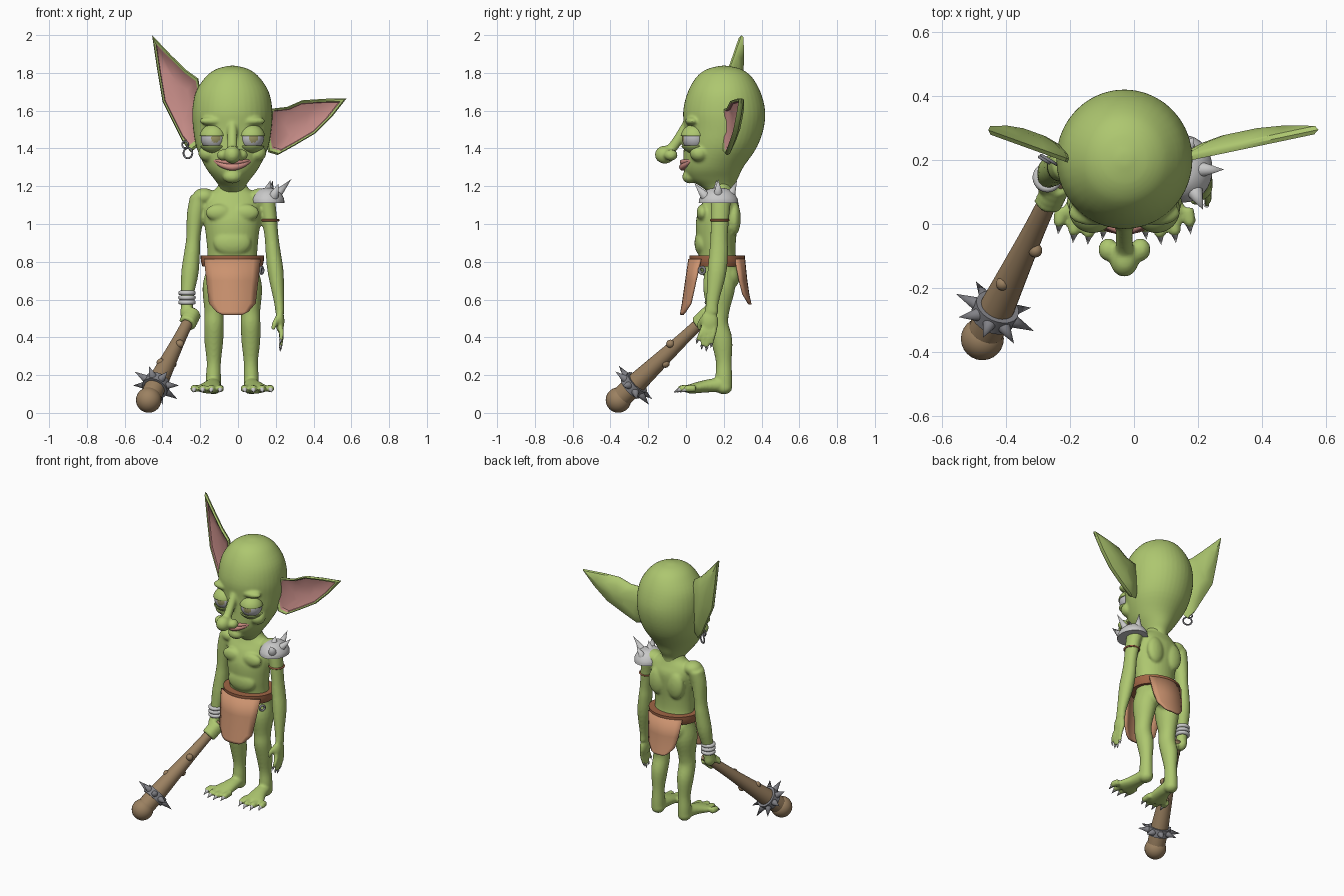
import bpy, bmesh, math
from mathutils import Vector, Matrix

cube = bpy.data.objects.get("Cube")
if cube:
    bpy.data.objects.remove(cube, do_unlink=True)

C = -0.03  # centre line of the body


def material(name, *rgb):
    m = bpy.data.materials.new(name)
    m.use_nodes = True
    m.diffuse_color = (*rgb, 1)
    m.node_tree.nodes["Principled BSDF"].inputs["Base Color"].default_value = (*rgb, 1)
    return m


skin = material("green skin", .42, .57, .16)
pink = material("ear pink", .58, .27, .25)
lip = material("lip pink", .62, .27, .23)
leather = material("tan leather", .60, .29, .16)
strap = material("brown strap", .35, .13, .06)
wood = material("club wood", .33, .22, .12)
steel = material("dark steel", .22, .22, .24)
silver = material("light metal", .58, .58, .58)
white = material("eye white", .52, .52, .54)
iris = material("iris olive", .33, .31, .13)


def finish(bm, name, *mats, voxel=0, thickness=0):
    """Turn a bmesh into an object; voxel fuses overlapping flesh into one skin."""
    bmesh.ops.recalc_face_normals(bm, faces=bm.faces)
    for f in bm.faces:
        f.smooth = True
    for e in bm.edges:
        e.smooth = e.calc_face_angle(0) < 0.75
    me = bpy.data.meshes.new(name)
    bm.to_mesh(me)
    bm.free()
    for m in mats:
        me.materials.append(m)
    ob = bpy.data.objects.new(name, me)
    bpy.context.collection.objects.link(ob)
    if voxel:
        r = ob.modifiers.new("fuse", 'REMESH')
        r.mode, r.voxel_size, r.use_smooth_shade = 'VOXEL', voxel, True
        s = ob.modifiers.new("soften", 'SMOOTH')
        s.factor, s.iterations = 0.5, 5
    if thickness:
        ob.modifiers.new("thickness", 'SOLIDIFY').thickness = thickness
    return ob


def bridge(bm, rings, mat=lambda i: 0):
    n = len(rings[0])
    for i, (a, b) in enumerate(zip(rings, rings[1:])):
        for k in range(n):
            f = bm.faces.new((a[k], a[(k + 1) % n], b[(k + 1) % n], b[k]))
            f.material_index = mat(i)
    bm.faces.new(rings[0][::-1]).material_index = mat(0)
    bm.faces.new(rings[-1]).material_index = mat(len(rings))


def tube(bm, pts, n=20, steps=4, flat=False):
    """Loft ellipses through points (x, y, z, radius across, radius deep)."""
    P = [Vector((*p, p[-1])[:5]) for p in pts]
    P = [2 * P[0] - P[1]] + P + [2 * P[-1] - P[-2]]
    path = []
    for a, b, c, d in zip(P, P[1:], P[2:], P[3:]):
        for s in range(steps):
            t = s / steps
            path.append(0.5 * (2 * b + (c - a) * t + (2 * a - 5 * b + 4 * c - d) * t**2
                               + (3 * b - a - 3 * c + d) * t**3))
    path.append(P[-2])
    run = (path[-1] - path[0]).to_3d()
    ref = Vector((0, 1, 0)) if abs(run.x) > .8 * run.length else Vector((1, 0, 0))
    rings = []
    for i, p in enumerate(path):
        t = (path[min(i + 1, len(path) - 1)] - path[max(i - 1, 0)]).to_3d().normalized()
        t = Vector((0, 0, 1)) if flat else t
        u = (ref - t * ref.dot(t)).normalized()
        v = t.cross(u)
        rings.append([bm.verts.new(p.to_3d() + u * p[3] * math.cos(q) + v * p[4] * math.sin(q))
                      for q in (math.tau * k / n for k in range(n))])
    bridge(bm, rings)


def ball(bm, c, r, rot=Matrix(), seg=24):
    r = r if isinstance(r, tuple) else (r, r, r)
    mx = Matrix.Translation(c) @ Matrix.Diagonal((*r, 1)) @ rot
    return bmesh.ops.create_uvsphere(bm, u_segments=seg, v_segments=seg, radius=1, matrix=mx)["verts"]


def spike(bm, base, tip, r, r2=0, n=12):
    a, b = Vector(base), Vector(tip)
    mx = Matrix.Translation((a + b) / 2) @ (b - a).to_track_quat('Z', 'Y').to_matrix().to_4x4()
    bmesh.ops.create_cone(bm, cap_ends=True, segments=n, radius1=r, radius2=r2,
                          depth=(b - a).length, matrix=mx)


def torus(bm, c, R, r, axis=(0, 0, 1), n=28, m=10):
    mx = Matrix.Translation(c) @ Vector(axis).to_track_quat('Z', 'Y').to_matrix().to_4x4()
    grid = [[bm.verts.new(mx @ Vector(((R + r * math.cos(q)) * math.cos(p),
                                       (R + r * math.cos(q)) * math.sin(p), r * math.sin(q))))
             for q in (math.tau * j / m for j in range(m))]
            for p in (math.tau * i / n for i in range(n))]
    for i in range(n):
        for j in range(m):
            a, b, k = grid[i], grid[(i + 1) % n], (j + 1) % m
            bm.faces.new((a[j], b[j], b[k], a[k]))


# Club axis, shared by the club and the gripping hand
grip, end = Vector((-.243, .125, .525)), Vector((-.473, -.358, .068))
axis = (end - grip).normalized()
side = axis.cross(Vector((0, 0, 1))).normalized()
over = side.cross(axis)

# Head with nose, brows, cheeks and chin
bm = bmesh.new()
tube(bm, [(C, y, z, rx, ry) for z, y, rx, ry in (
    (1.16, .19, .06, .06), (1.2, .165, .07, .09), (1.24, .145, .098, .13), (1.3, .145, .142, .158),
    (1.4, .18, .188, .192), (1.5, .2, .207, .21), (1.6, .202, .212, .217), (1.7, .202, .193, .192),
    (1.78, .202, .14, .145), (1.82, .202, .085, .09), (1.838, .202, .02, .02))], n=40, flat=True)
tube(bm, [(C, .03, 1.58, .022), (C, -.01, 1.5, .026), (C, -.06, 1.42, .027), (C, -.105, 1.37, .03)])
ball(bm, (C, -.112, 1.367), (.045, .053, .048))
ball(bm, (C, .02, 1.25), (.05, .04, .035))
for s in (-1, 1):
    ball(bm, (C + s * .05, -.08, 1.365), (.032, .036, .03))
    ball(bm, (C + s * .1, .035, 1.545), (.075, .04, .025))
    ball(bm, (C + s * .13, .07, 1.375), (.05, .05, .045))
finish(bm, "head", skin, voxel=.008)

# Eyes with an iris cap and heavy lids
for s, label in ((-1, "right"), (1, "left")):
    c = Vector((C + s * .1, .045, 1.455))
    bm = bmesh.new()
    ball(bm, c, .067, Matrix.Rotation(math.pi / 2, 4, 'X'), 32)
    look = Vector((.18, -1, .0)).normalized()
    for f in bm.faces:
        f.material_index = int((f.calc_center_median() - c).normalized().dot(look) > .93)
    finish(bm, label + "_eye", white, iris)
    bm = bmesh.new()
    ball(bm, c, .074, seg=40)
    gap = [f for f in bm.faces if -.038 < f.calc_center_median().z - c.z < .012]
    bmesh.ops.delete(bm, geom=gap, context='FACES')
    finish(bm, label + "_eyelids", skin, thickness=.008)

# Lips
bm = bmesh.new()
for drop, r in ((0, .013), (.026, .016)):
    tube(bm, [(C + u * .1, -.018 + .05 * u * u, 1.327 - drop * (1 - u * u) + .012 * u * u,
               r * (1.15 - .8 * u * u)) for u in (-1, -.6, 0, .6, 1)], n=12)
finish(bm, "lips", lip)


# Ears: nested outline rings, from the back hump over the rim into the pink bowl
def ear(name, outline, root, slope):
    mid = Vector((sum(p[0] for p in outline), sum(p[1] for p in outline))) / len(outline)
    bm = bmesh.new()
    rings = []
    for shrink, dy in ((.75, .045), (.4, .035), (.04, .014), (0, 0), (.05, -.012), (.13, -.008),
                       (.17, .004), (.6, .018)):
        flat = [Vector(p).lerp(mid, shrink) for p in outline]
        rings.append([bm.verts.new((p.x, .205 + slope * (abs(p.x - C) - root) + dy, p.y)) for p in flat])
    bridge(bm, rings, lambda i: int(i > 4))
    finish(bm, name, skin, pink)


ear("right_ear", [(-.455, 2), (-.36, 1.9), (-.28, 1.82), (-.21, 1.77), (-.18, 1.6), (-.2, 1.42),
                  (-.25, 1.38), (-.29, 1.43), (-.34, 1.53), (-.4, 1.65), (-.43, 1.83)], .18, .36)
ear("left_ear", [(.575, 1.665), (.46, 1.663), (.34, 1.655), (.26, 1.62), (.17, 1.61), (.14, 1.5),
                 (.16, 1.38), (.21, 1.365), (.3, 1.415), (.41, 1.48), (.5, 1.57)], .18, .21)

# Earrings in the right lobe
bm = bmesh.new()
torus(bm, (-.265, .2, 1.375), .027, .005, (.6, 1, 0))
torus(bm, (-.28, .2, 1.42), .018, .005, (.6, 1, 0))
finish(bm, "earrings", steel)

# Body: torso, limbs, hands and feet fused into one skin; claws gathered alongside
bm, claws = bmesh.new(), bmesh.new()
tube(bm, [(C, y, z, rx, ry) for z, rx, y, ry in (
    (.7, .09, .17, .06), (.76, .135, .175, .1), (.84, .132, .165, .098), (.92, .138, .16, .105),
    (1.02, .15, .165, .112), (1.1, .155, .18, .1), (1.15, .14, .185, .075), (1.19, .085, .185, .06),
    (1.24, .065, .18, .06), (1.28, .06, .175, .06))], n=32, flat=True)
ball(bm, (C, .085, .9), (.1, .04, .07))
for s in (-1, 1):
    ball(bm, (C + s * .072, .088, 1.06), (.07, .032, .045))
    ball(bm, (C + s * .07, .255, 1.03), (.06, .035, .09))
    ball(bm, (C + s * .062, .22, .72), (.065, .065, .07))
    ball(bm, (C + s * .15, .18, 1.145), (.06, .06, .045))
    # Leg
    tube(bm, [(C + s * x, y, z, rx, ry) for x, y, z, rx, ry in (
        (.075, .18, .76, .06, .08), (.09, .175, .66, .068, .085), (.096, .17, .54, .052, .06),
        (.097, .168, .47, .052, .056), (.098, .19, .38, .05, .056), (.098, .2, .27, .038, .042),
        (.1, .2, .19, .04, .045), (.1, .2, .13, .04, .045))])
    # Foot and toes
    ball(bm, (C + s * .1, .2, .135), (.042, .045, .037))
    tube(bm, [(C + s * .1, .2, .15, .038, .04), (C + s * .108, .11, .142, .05, .034),
              (C + s * .125, .03, .128, .07, .026), (C + s * .13, .01, .125, .06, .02)])
    for i, y in enumerate((-.022, -.038, -.032, -.005)):
        x = C + s * (.065 + .046 * i)
        tube(bm, [(x * .97 + C * .03, .05, .13, .02), (x, y + .015, .128, .02), (x, y, .122, .014)], n=12)
        spike(claws, (x, y + .005, .125), (x + s * .004, y - .028, .108), .013)

# Arms
tube(bm, [(-.205, .185, 1.14, .05, .055), (-.225, .18, 1.05, .046, .05), (-.236, .178, .93, .038, .045),
          (-.243, .175, .85, .042, .048), (-.255, .165, .74, .046, .048), (-.268, .145, .62, .034, .034),
          (-.27, .135, .54, .034, .036)])
tube(bm, [(.145, .185, 1.14, .05, .055), (.163, .18, 1.05, .042, .05), (.178, .175, .93, .037, .046),
          (.186, .173, .85, .04, .05), (.2, .163, .74, .042, .05), (.217, .14, .59, .027, .034),
          (.222, .135, .53, .024, .036)])

# Open left hand
ball(bm, (.222, .125, .485), (.024, .046, .062))
for y, z in ((.06, .375), (.085, .345), (.11, .335), (.135, .355)):
    k = .13 + (y - .1) * .8
    tube(bm, [(.222, k, .47, .014), (.23, (k + y) / 2, .42, .0135), (.226, y, z + .01, .01)], n=12)
    spike(claws, (.226, y, z + .012), (.223, y - .004, z - .012), .009)
tube(bm, [(.215, .1, .51, .016), (.195, .075, .475, .015), (.184, .07, .44, .011)], n=12)

# Right hand wrapped around the club
ball(bm, (-.272, .13, .53), (.034, .042, .048))
for i in range(4):
    c = grip + axis * (.005 + .024 * i)
    ring = [c + .036 * (side * math.cos(q) + over * math.sin(q)) for q in (.4, 1.5, 2.6, 3.7, 4.8)]
    tube(bm, [(*p, .014) for p in ring], n=10)
finish(bm, "body", skin, voxel=.008)
finish(claws, "claws", silver)

# Belt with a hip ring
bm = bmesh.new()
tube(bm, [(C, .165, .775, .158, .135), (C, .165, .8, .166, .145), (C, .165, .832, .168, .147)],
     n=36, steps=2, flat=True)
finish(bm, "belt", strap)
bm = bmesh.new()
torus(bm, (.125, .085, .755), .017, .007, (1, -.5, 0))
finish(bm, "belt_ring", steel)


# Loincloth flaps: curved sheets
def flap(name, rows, bend):
    bm = bmesh.new()
    grid = [[bm.verts.new((C + u / 4 * w, y + bend * (u / 4 * w / .15) ** 2, z)) for u in range(-4, 5)]
            for z, w, y in rows]
    for a, b in zip(grid, grid[1:]):
        for k in range(8):
            bm.faces.new((a[k], a[k + 1], b[k + 1], b[k]))
    finish(bm, name, leather, thickness=.012)


flap("front_flap", [(.815, .15, .012), (.7, .138, -.005), (.58, .124, -.022), (.535, .085, -.03),
                    (.52, .055, -.032)], .06)
flap("back_flap", [(.815, .13, .313), (.7, .115, .325), (.63, .1, .335), (.585, .06, .345),
                   (.575, .035, .347)], -.06)

# Shoulder guard with spikes
bm = bmesh.new()
tube(bm, [(.157, .172, z, rx, ry) for z, rx, ry in (
    (1.11, .088, .105), (1.135, .086, .1), (1.165, .068, .08), (1.185, .04, .05), (1.192, .01, .01))],
    n=32, flat=True)
for base, tip in (((.205, .17, 1.155), (.282, .17, 1.237)), ((.19, .1, 1.15), (.215, .045, 1.215)),
                  ((.155, .165, 1.17), (.172, .16, 1.232)), ((.165, .235, 1.15), (.185, .27, 1.23))):
    spike(bm, base, tip, .026)
finish(bm, "shoulder_guard", silver)

# Arm band and wrist rings
bm = bmesh.new()
torus(bm, (.168, .178, 1.02), .046, .006)
finish(bm, "arm_band", strap)
bm = bmesh.new()
for z in (.585, .61, .635):
    torus(bm, (-.27, .145, z), .034, .0125)
finish(bm, "bracelets", silver)

# Club with knots
bm = bmesh.new()
tube(bm, [(*grip.lerp(end, t), r) for t, r in (
    (-.03, .02), (0, .027), (.3, .034), (.6, .046), (.85, .056), (1, .055))], n=24)
ball(bm, end, .067)
for t, a in ((.38, 2.6), (.62, 1.1), (.52, 4.5)):
    d = side * math.cos(a) + over * math.sin(a)
    ball(bm, grip.lerp(end, t) + d * .036, .022, seg=14)
finish(bm, "club", wood)

# Spiked collar on the club
bm = bmesh.new()
c = grip.lerp(end, .83)
spike(bm, c - axis * .026, c + axis * .026, .07, .07, 32)
for i in range(8):
    d = side * math.cos(i * math.tau / 8) + over * math.sin(i * math.tau / 8)
    spike(bm, c + d * .06, c + d * .135, .022)
finish(bm, "spiked_collar", steel)
